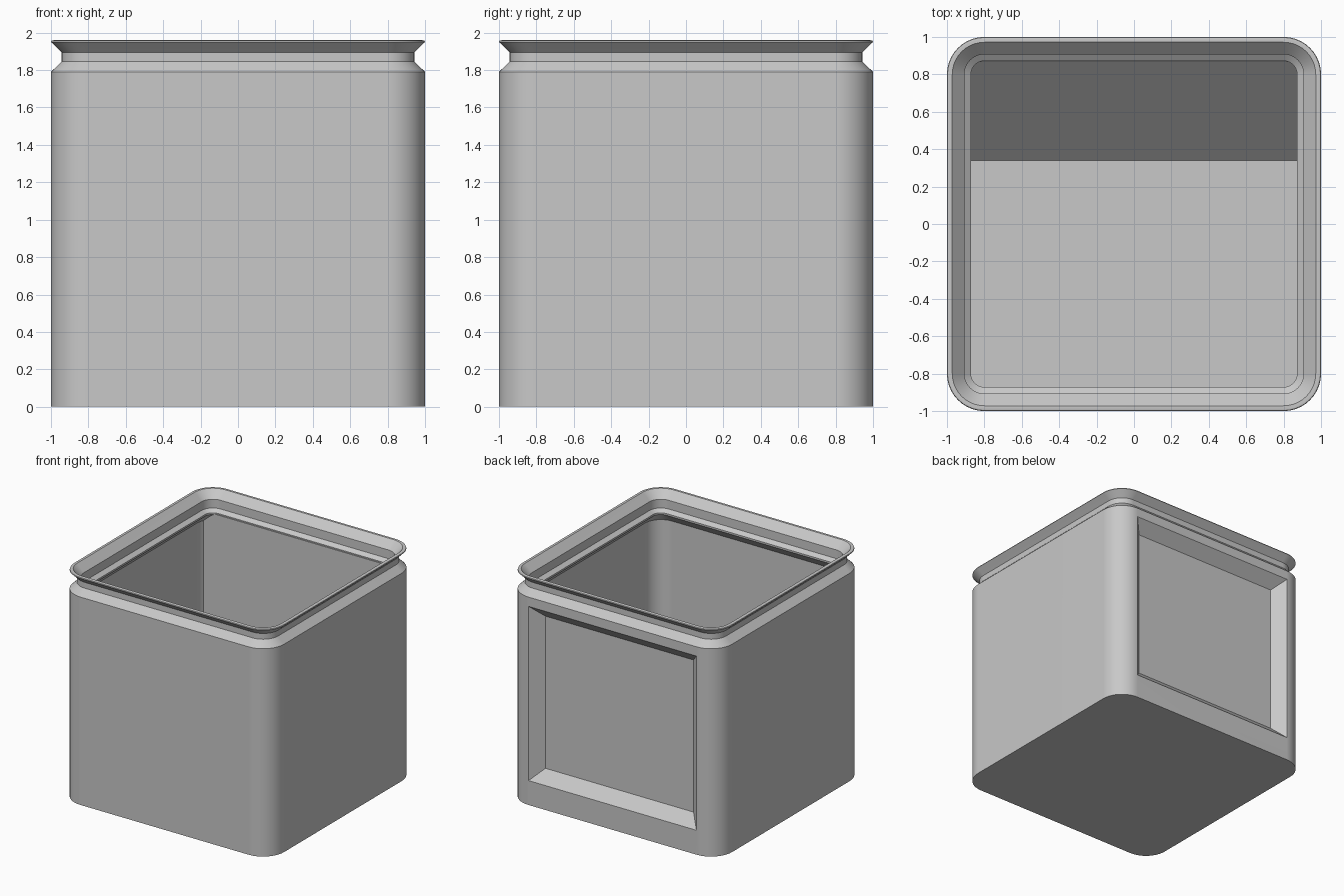
import bpy, bmesh, math

if "Cube" in bpy.data.objects:
    bpy.data.objects.remove(bpy.data.objects["Cube"], do_unlink=True)

grey = bpy.data.materials.new("light_grey")
grey.use_nodes = True
colour = (0.58, 0.58, 0.58, 1)
grey.diffuse_color = colour
grey.node_tree.nodes["Principled BSDF"].inputs["Base Color"].default_value = colour

RADIUS, SEGMENTS = 0.2, 10


def finish(name, bm):
    bmesh.ops.recalc_face_normals(bm, faces=bm.faces)
    mesh = bpy.data.meshes.new(name)
    bm.to_mesh(mesh)
    bm.free()
    mesh.materials.append(grey)
    obj = bpy.data.objects.new(name, mesh)
    bpy.context.collection.objects.link(obj)
    return obj


def skin(name, rings):
    """Closed solid through a stack of matching rings."""
    bm = bmesh.new()
    loops = [[bm.verts.new(p) for p in ring] for ring in rings]
    for a, b in zip(loops, loops[1:]):
        for i in range(len(a)):
            j = (i + 1) % len(a)
            bm.faces.new((a[i], a[j], b[j], b[i]))
    bm.faces.new(loops[0])
    bm.faces.new(loops[-1])
    return finish(name, bm)


def rounded_ring(half, z):
    """Rounded square whose corners all share the same centres."""
    centre = 1 - RADIUS
    r = half - centre
    points = []
    for corner in range(4):
        mid = math.radians(45 + 90 * corner)
        cx = math.copysign(centre, math.cos(mid))
        cy = math.copysign(centre, math.sin(mid))
        for k in range(SEGMENTS + 1):
            a = math.radians(90 * (corner + k / SEGMENTS))
            points.append((cx + r * math.cos(a), cy + r * math.sin(a), z))
    return points


def rounded_solid(name, profile):
    return skin(name, [rounded_ring(h, z) for h, z in profile])


def subtract(target, cutter):
    cutter.hide_render = True
    mod = target.modifiers.new("cut", 'BOOLEAN')
    mod.operation = 'DIFFERENCE'
    mod.solver = 'EXACT'
    mod.object = cutter
    bpy.context.view_layer.objects.active = target
    bpy.ops.object.modifier_apply(modifier=mod.name)
    bpy.data.objects.remove(cutter, do_unlink=True)


# outer shell with shoulder, neck and flared lip
body = rounded_solid("container_body", [
    (1, 0), (1, 1.79), (0.943, 1.845), (0.943, 1.895),
    (0.993, 1.944), (1, 1.95), (0.997, 1.957), (0.985, 1.96)])

# hollow interior, with an inner ledge under the neck
cavity = rounded_solid("cavity_cutter", [
    (0.95, 0.05), (0.95, 1.70), (0.872, 1.78), (0.872, 1.795),
    (0.907, 1.82), (0.907, 1.895), (0.965, 1.953), (1.02, 2.01)])

# thick rear wall with a sloped foot, kept out of the hollow
rear_profile = [(1.2, 0), (0.29, 0), (0.865, 0.575), (0.865, 1.785), (1.2, 1.785)]
rear_wall = skin("rear_wall_shape",
                 [[(x, y, z) for y, z in rear_profile] for x in (-1.2, 1.2)])
subtract(cavity, rear_wall)
subtract(body, cavity)


# recessed panel with bevelled sides on the back
def panel_ring(half, y):
    return [(sx * half, y, 0.96 + sz * (half - 0.05))
            for sx, sz in ((-1, -1), (1, -1), (1, 1), (-1, 1))]


subtract(body, skin("panel_cutter", [panel_ring(0.705, 0.905), panel_ring(0.9, 1.1)]))

# smooth corners, crisp edges
bpy.ops.object.select_all(action='DESELECT')
body.select_set(True)
bpy.context.view_layer.objects.active = body
bpy.ops.object.shade_smooth_by_angle(angle=math.radians(25))
weighted = body.modifiers.new("weighted_normals", 'WEIGHTED_NORMAL')
weighted.keep_sharp = True
